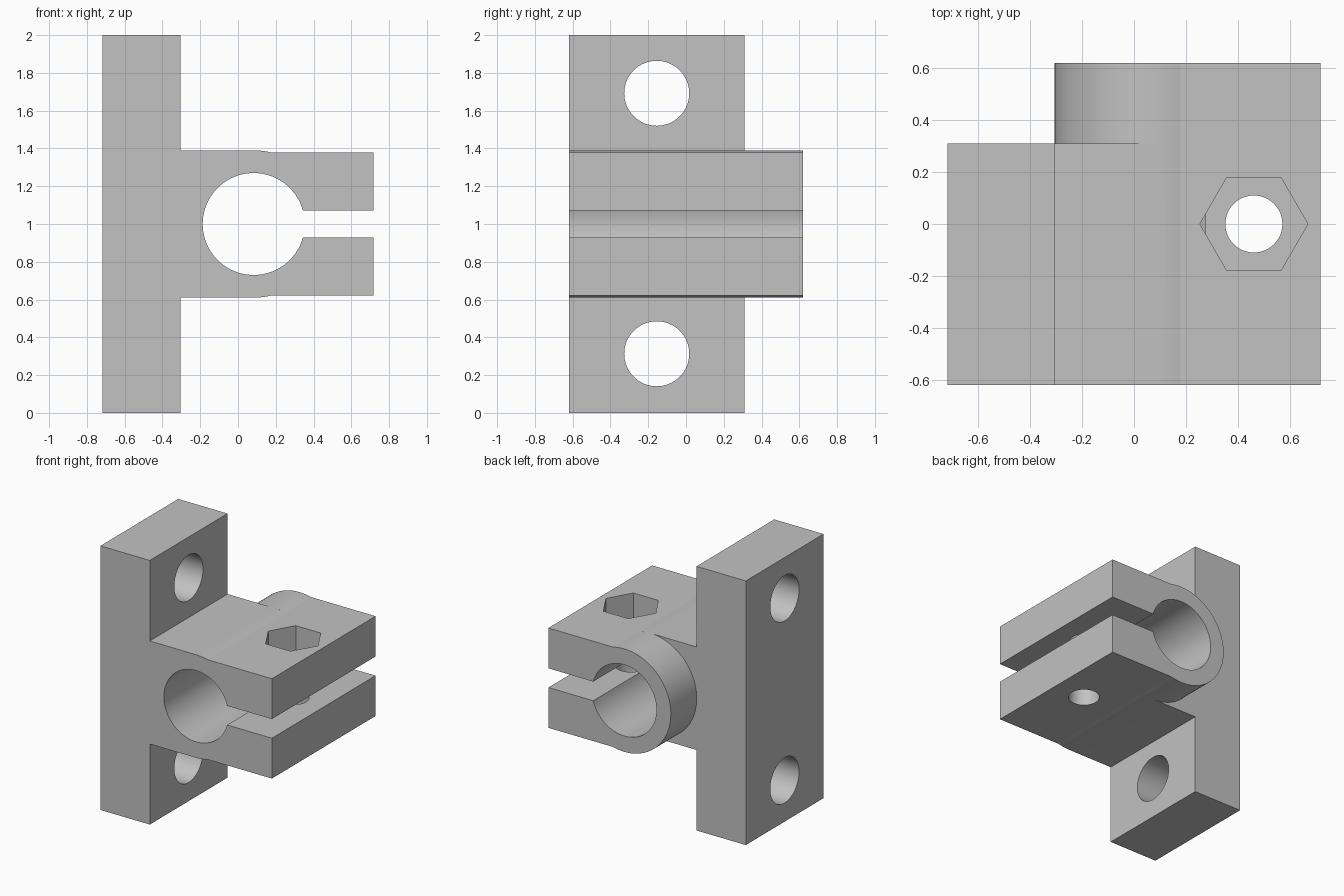
import bpy
import bmesh
from math import asin, cos, sin, pi, radians
from mathutils import Matrix

cube = bpy.data.objects.get("Cube")
if cube:
    bpy.data.objects.remove(cube, do_unlink=True)

# Main dimensions
BORE_X, BORE_Z = 0.083, 1.0
BORE_R, RING_R = 0.27, 0.39
PLATE_L, PLATE_R, JAW_END = -0.718, -0.305, 0.718
FRONT, STEP, BACK = -0.62, 0.31, 0.62
JAW_H, SLOT_H = 0.378, 0.0725
BOLT_X = 0.462

grey = bpy.data.materials.new("plain grey")
grey.use_nodes = True
colour = (0.54, 0.54, 0.54, 1)
grey.diffuse_color = colour
grey.node_tree.nodes["Principled BSDF"].inputs["Base Color"].default_value = colour


def add_object(name, bm):
    bmesh.ops.recalc_face_normals(bm, faces=bm.faces[:])
    mesh = bpy.data.meshes.new(name)
    bm.to_mesh(mesh)
    bm.free()
    mesh.materials.append(grey)
    obj = bpy.data.objects.new(name, mesh)
    bpy.context.collection.objects.link(obj)
    return obj


def extrude_profile(name, points, y0, y1):
    """Extrude an (x, z) outline along y."""
    bm = bmesh.new()
    face = bm.faces.new([bm.verts.new((x, y0, z)) for x, z in points])
    moved = bmesh.ops.extrude_face_region(bm, geom=[face])["geom"]
    verts = [g for g in moved if isinstance(g, bmesh.types.BMVert)]
    bmesh.ops.translate(bm, vec=(0, y1 - y0, 0), verts=verts)
    return add_object(name, bm)


def prism(name, centre, radius, depth, sides=64, rotation=None):
    bm = bmesh.new()
    matrix = Matrix.Translation(centre) @ (rotation or Matrix())
    bmesh.ops.create_cone(bm, cap_ends=True, segments=sides, radius1=radius,
                          radius2=radius, depth=depth, matrix=matrix)
    return add_object(name, bm)


def arc(radius, start, end, steps):
    angles = [start + (end - start) * i / steps for i in range(steps + 1)]
    return [(BORE_X + radius * cos(a), BORE_Z + radius * sin(a)) for a in angles]


def combine(target, other, operation):
    mod = target.modifiers.new(operation.lower(), "BOOLEAN")
    mod.operation, mod.solver, mod.object = operation, "EXACT", other
    with bpy.context.temp_override(object=target, active_object=target):
        bpy.ops.object.modifier_apply(modifier=mod.name)
    bpy.data.objects.remove(other, do_unlink=True)


# Split clamp outline: jaw ends, slot and bore
slot_a = asin(SLOT_H / BORE_R)
jaw_a = asin(JAW_H / RING_R)
inside = [(JAW_END, BORE_Z - JAW_H), (JAW_END, BORE_Z - SLOT_H)]
inside += arc(BORE_R, 2 * pi - slot_a, slot_a, 72)
inside += [(JAW_END, BORE_Z + SLOT_H), (JAW_END, BORE_Z + JAW_H)]

# Front body: tall mounting plate, web and clamp in one outline
outline = inside + arc(RING_R, jaw_a, pi / 2, 4)
outline += [(PLATE_R, BORE_Z + RING_R), (PLATE_R, 2), (PLATE_L, 2),
            (PLATE_L, 0), (PLATE_R, 0), (PLATE_R, BORE_Z - RING_R)]
outline += arc(RING_R, -pi / 2, -jaw_a, 4)
bracket = extrude_profile("clamp_bracket", outline, FRONT, STEP)

# Rear body: round collar and jaws extending past the plate
collar = extrude_profile("rear_collar", inside + arc(RING_R, jaw_a, 2 * pi - jaw_a, 56),
                         STEP, BACK)
combine(bracket, collar, "UNION")

# Mounting holes through the plate
sideways = Matrix.Rotation(pi / 2, 4, "Y")
for z in (0.313, 1.692):
    hole = prism("mount_hole", ((PLATE_L + PLATE_R) / 2, -0.155, z), 0.172, 0.6,
                 rotation=sideways)
    combine(bracket, hole, "DIFFERENCE")

# Clamping bolt hole and hexagonal nut pocket
combine(bracket, prism("bolt_hole", (BOLT_X, 0, BORE_Z), 0.11, 1.2, sides=48), "DIFFERENCE")
pocket_depth = 0.19
pocket = prism("nut_pocket", (BOLT_X, 0, BORE_Z + JAW_H), 0.208, 2 * pocket_depth, 6,
               Matrix.Rotation(pi / 2, 4, "Z"))
combine(bracket, pocket, "DIFFERENCE")

# Smooth round surfaces, keep machined edges crisp
for obj in bpy.context.selected_objects:
    obj.select_set(False)
bpy.context.view_layer.objects.active = bracket
bracket.select_set(True)
bpy.ops.object.shade_smooth_by_angle(angle=radians(10))
